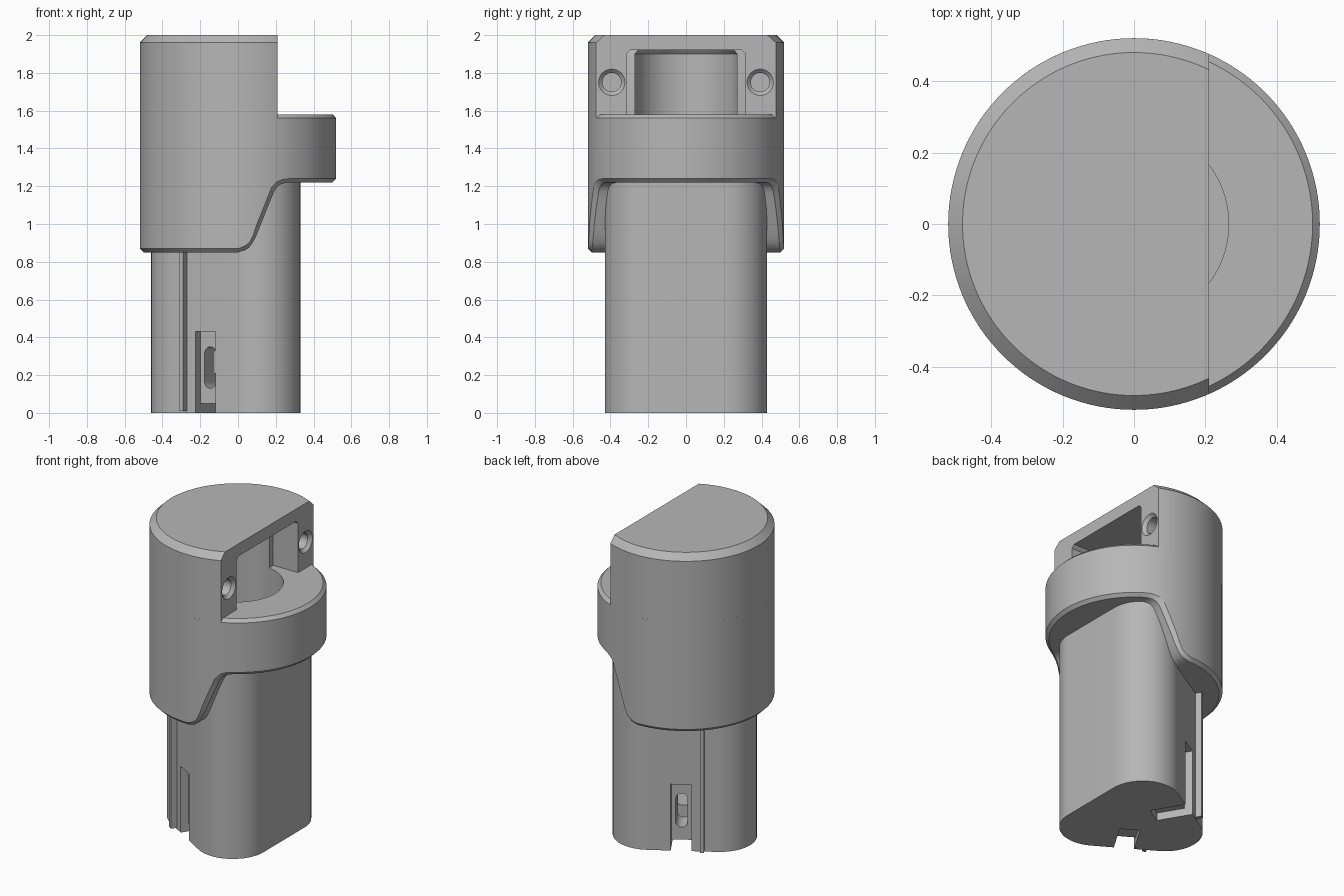
import bpy, bmesh, math
from math import sin, cos, pi, acos, radians

if "Cube" in bpy.data.objects:
    bpy.data.objects.remove(bpy.data.objects["Cube"])

grey = bpy.data.materials.new("mid_grey")
grey.diffuse_color = (0.47, 0.47, 0.47, 1)
grey.use_nodes = True
grey.node_tree.nodes["Principled BSDF"].inputs["Base Color"].default_value = grey.diffuse_color


def loft(name, rings, strip_bottom=False):
    """Solid through closed rings of equal length, capped at both ends."""
    bm = bmesh.new()
    vs = [[bm.verts.new(p) for p in ring] for ring in rings]
    n = len(vs[0])
    for a, b in zip(vs, vs[1:]):
        for i in range(n):
            j = (i + 1) % n
            bm.faces.new((a[i], a[j], b[j], b[i]))
    low = vs[0]
    if strip_bottom:  # cap a ring mirrored in y with strips
        bm.faces.new((low[1], low[0], low[-1]))
        for i in range(1, n // 2 - 1):
            bm.faces.new((low[i + 1], low[i], low[-i], low[-i - 1]))
        h = n // 2
        bm.faces.new((low[h], low[h - 1], low[h + 1]))
    else:
        bm.faces.new(low[::-1])
    bm.faces.new(vs[-1])
    bmesh.ops.recalc_face_normals(bm, faces=bm.faces)
    me = bpy.data.meshes.new(name)
    bm.to_mesh(me)
    bm.free()
    me.materials.append(grey)
    ob = bpy.data.objects.new(name, me)
    bpy.context.collection.objects.link(ob)
    return ob


def prism(name, outline, z0, z1):
    return loft(name, [[(x, y, z) for x, y in outline] for z in (z0, z1)])


def arc(cx, cy, r, a0, a1, n):
    return [(cx + r * cos(radians(a0 + (a1 - a0) * i / n)),
             cy + r * sin(radians(a0 + (a1 - a0) * i / n))) for i in range(n + 1)]


def activate(ob):
    bpy.ops.object.select_all(action='DESELECT')
    ob.select_set(True)
    bpy.context.view_layer.objects.active = ob


def cut(ob, cutters):
    for c in cutters:
        m = ob.modifiers.new("cut", 'BOOLEAN')
        m.operation, m.solver, m.object = 'DIFFERENCE', 'EXACT', c
        activate(ob)
        bpy.ops.object.modifier_apply(modifier=m.name)
        bpy.data.objects.remove(c)


def smooth(ob):
    activate(ob)
    bpy.ops.object.shade_smooth_by_angle(angle=radians(25))


# Housing skirt: round collar whose lower edge rises towards +x
EDGE = [(-1, .85), (0, .85), (.04, .862), (.065, .88), (.09, .92), (.19, 1.17),
        (.21, 1.2), (.235, 1.215), (.27, 1.22), (1, 1.22)]


def edge_z(x):
    for (x0, z0), (x1, z1) in zip(EDGE, EDGE[1:]):
        if x <= x1:
            s = (z1 - z0) / (x1 - x0)
            return z0 + s * (x - x0), s


N = 160
ang = [2 * pi * i / N for i in range(N)]
inner, outer = [], []
for a in ang:
    inner.append((.5 * cos(a), .5 * sin(a), edge_z(.5 * cos(a))[0]))
    z, s = edge_z(.52 * cos(a))
    outer.append((.52 * cos(a), .52 * sin(a), z + .02 * math.hypot(1, s)))
collar = loft("collar", [inner, outer,
                         [(.52 * cos(a), .52 * sin(a), 1.56) for a in ang],
                         [(.5 * cos(a), .5 * sin(a), 1.58) for a in ang]], True)
cut(collar, [prism("bore_cutter", arc(-.01, 0, .275, 0, 355, 71), 1.25, 1.7)])
smooth(collar)


# Upper housing: D-shaped cap with chamfered rim
def d_ring(r, z):
    a = math.degrees(acos(.21 / r))
    return [(x, y, z) for x, y in arc(0, 0, r, a, 360 - a, 96)]


cap = loft("upper_housing", [d_ring(.52, 1.56), d_ring(.52, 1.96), d_ring(.48, 2)])

# Pocket in the flat face, round at the back
pocket = ([(.3, .315), (.03, .315)] + arc(-.01, 0, .275, 80, 280, 40)
          + [(.03, -.315), (.3, -.315)])
pocket_cutter = loft("pocket_cutter", [
    [(x, y, 1.4) for x, y in pocket], [(x, y, 1.9) for x, y in pocket],
    [(x * .94, y * .94, 1.92) for x, y in pocket]])


# Countersunk screw holes
def screw_cutter(y0):
    return loft("screw_cutter", [[(x, y, z) for y, z in arc(y0, 1.75, r, 0, 345, 23)]
                                 for x, r in ((.23, .09), (.19, .05), (.04, .05))])


cut(cap, [pocket_cutter, screw_cutter(.393), screw_cutter(-.393)])
smooth(cap)

# Stem: rounded triangle around three cylinders
R = .22
tilt = math.degrees(math.atan2(.35, .21))  # direction of the slanted side normal
right_end = 180 - math.degrees(math.atan2(.35, .21))
stem_outline = (arc(.11, .21, R, 0, right_end + .0, 20)
                + arc(-.24, 0, R, right_end, 360 - right_end, 24)
                + arc(.11, -.21, R, 360 - right_end, 360, 20))
stem = prism("stem", stem_outline, 0, 1.24)

na = radians(right_end)
NX, NY = cos(na), sin(na)


def on_side(s, x, u, d):
    """Point on a slanted side: u along it, d into it; s picks the +y or -y side."""
    y = .21 + R * NY - (.11 + R * NX - x) * .6
    return x + NY * u - NX * d, s * (y - NX * u - NY * d)


def side_box(name, s, x, half, d0, d1, z0, z1):
    pts = [on_side(s, x, u, d) for u, d in
           ((-half, d0), (half, d0), (half, d1), (-half, d1))]
    return prism(name, pts, z0, z1)


def pill_cutter(s):
    prof = arc(0, .315, .035, 0, 180, 10) + arc(0, .165, .035, 180, 360, 10)
    return loft("pill_cutter", [[(*on_side(s, -.1725, u, d), z) for u, z in prof]
                                for d in (-.02, .19)])


# Latch recesses, bottom notches and pill windows into a shared cavity
cutters = []
for s in (1, -1):
    cutters += [side_box("recess_cutter", s, -.1725, .061, -.1, .05, -.1, .43),
                side_box("notch_cutter", s, -.1725, .0605, -.09, .22, -.09, .05),
                pill_cutter(s)]
cutters.append(prism("cavity_cutter", [(-.22, -.15), (.05, -.15), (.05, .15), (-.22, .15)],
                     .21, .37))
cut(stem, cutters)
smooth(stem)

# Guide ribs along the slanted sides
for s, side in ((1, "back"), (-1, "front")):
    side_box("guide_rib_" + side, s, -.28, .012, -.04, .02, .01, .87)
